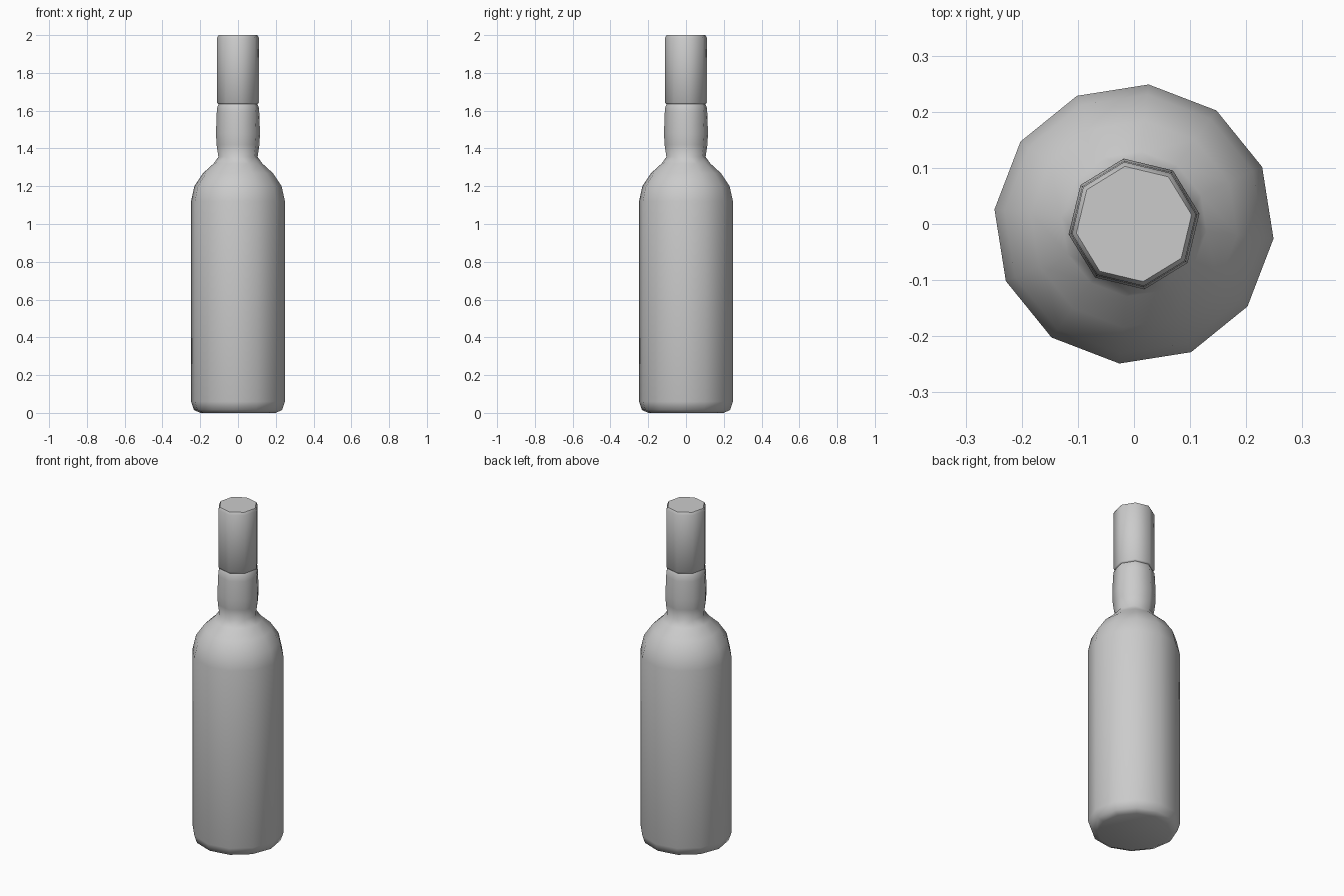
import bpy
import bmesh
from math import sin, cos, radians, tau

if "Cube" in bpy.data.objects:
    bpy.data.objects.remove(bpy.data.objects["Cube"])

grey = bpy.data.materials.new("plain grey")
grey.use_nodes = True
grey.diffuse_color = (0.6, 0.6, 0.6, 1)
grey.node_tree.nodes["Principled BSDF"].inputs["Base Color"].default_value = (0.6, 0.6, 0.6, 1)


def ring(bm, radius, z, sides, phase):
    verts = [bm.verts.new((radius * cos(phase + tau * i / sides),
                           radius * sin(phase + tau * i / sides), z)) for i in range(sides)]
    return verts, [bm.edges.new((verts[i], verts[(i + 1) % sides])) for i in range(sides)]


def stack(name, rows, creases=()):
    """Skin a stack of polygon rings given as (radius, height, sides, phase)."""
    bm = bmesh.new()
    rings = [ring(bm, *row) for row in rows]
    for low, high in zip(rings, rings[1:]):
        bmesh.ops.bridge_loops(bm, edges=low[1] + high[1])
    bm.faces.new(rings[0][0])
    bm.faces.new(rings[-1][0])
    bmesh.ops.recalc_face_normals(bm, faces=bm.faces)
    for face in bm.faces:
        face.smooth = True
    for edge in bm.edges:
        edge.smooth = edge.calc_face_angle(0) < radians(62)
    # creased upright edges on the wall between two rings
    for low, high, columns in creases:
        for i in columns:
            edge = bm.edges.get((rings[low][0][i], rings[high][0][i]))
            if edge:
                edge.smooth = False
    mesh = bpy.data.meshes.new(name)
    bm.to_mesh(mesh)
    bm.free()
    mesh.materials.append(grey)
    obj = bpy.data.objects.new(name, mesh)
    bpy.context.collection.objects.link(obj)
    return obj


BODY = (12, radians(-6))
NECK = (8, radians(9))

# Glass: rounded foot, straight wall, domed shoulder, bulging neck
body = [(0.2, 0), (0.235, 0.015), (0.25, 0.06), (0.25, 1.12),
        (0.232, 1.2), (0.185, 1.27), (0.13, 1.32)]
neck = [(0.105, 1.355), (0.115, 1.42), (0.118, 1.48), (0.114, 1.59),
        (0.111, 1.62), (0.104, 1.635)]
stack("bottle", [p + BODY for p in body] + [p + NECK for p in neck],
      creases=[(2, 3, (2, 5, 8, 11))])

# Cap with softened top rim
cap = [(0.105, 1.634), (0.112, 1.642), (0.112, 1.985), (0.104, 2.0)]
stack("cap", [p + NECK for p in cap])
